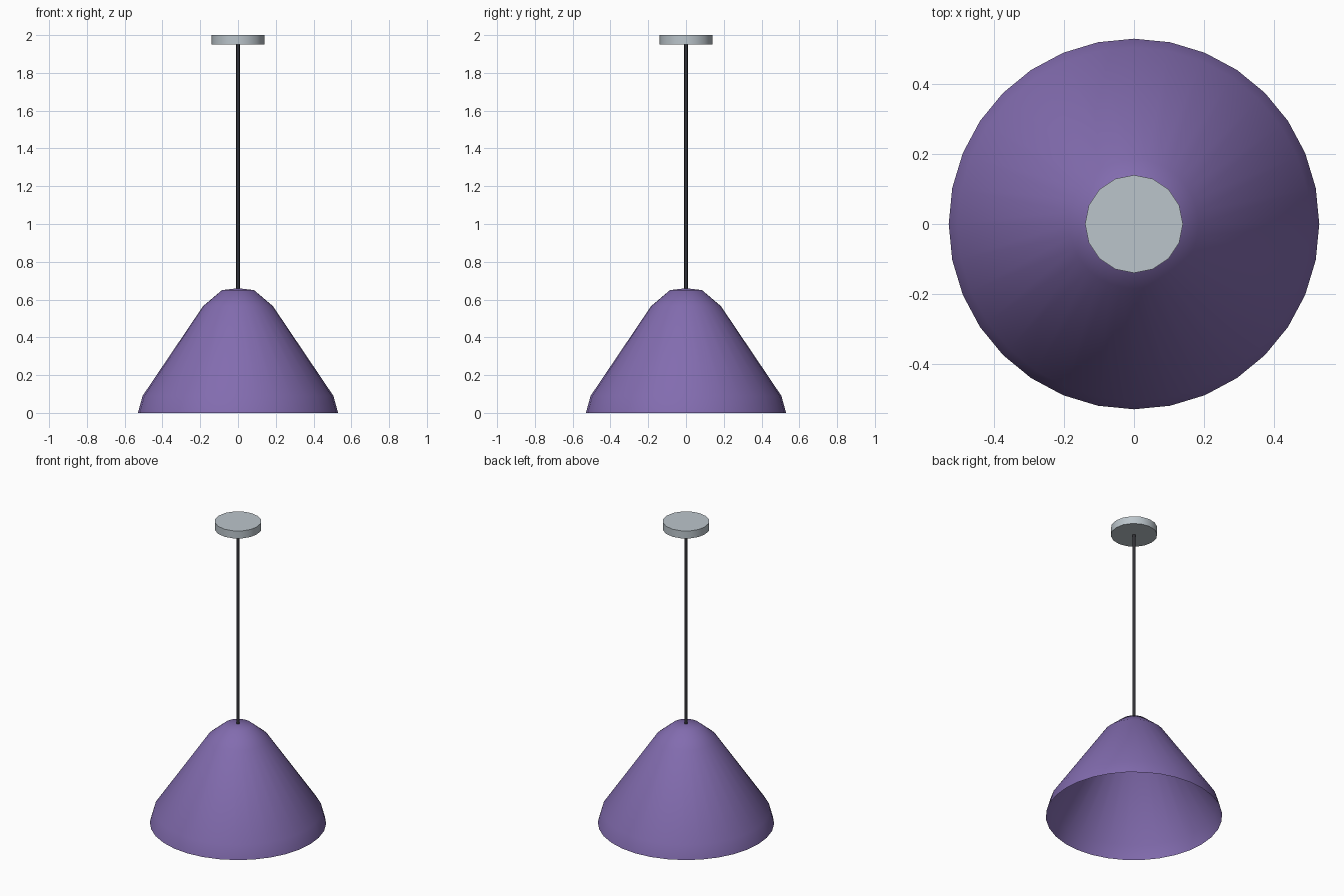
import bpy
import bmesh
import math

cube = bpy.data.objects.get("Cube")
if cube:
    bpy.data.objects.remove(cube, do_unlink=True)


def make_material(name, rgb):
    mat = bpy.data.materials.new(name)
    mat.use_nodes = True
    mat.diffuse_color = (*rgb, 1)
    bsdf = mat.node_tree.nodes["Principled BSDF"]
    bsdf.inputs["Base Color"].default_value = (*rgb, 1)
    bsdf.inputs["Roughness"].default_value = 0.6
    return mat


def lathe(name, profile, sides, mat, sharp_angle):
    """Spin a (radius, height) profile, listed from top to bottom, around z."""
    bm = bmesh.new()
    verts = [bm.verts.new((r, 0, z)) for r, z in profile]
    edges = [bm.edges.new(pair) for pair in zip(verts, verts[1:])]
    bmesh.ops.spin(bm, geom=verts + edges, cent=(0, 0, 0), axis=(0, 0, 1),
                   angle=math.tau, steps=sides, use_duplicate=False)
    bmesh.ops.remove_doubles(bm, verts=bm.verts, dist=0.0005)
    bmesh.ops.recalc_face_normals(bm, faces=bm.faces)
    # Outward means the topmost face looks up
    top = max(bm.faces, key=lambda f: f.calc_center_median().z)
    if top.normal.z < 0:
        bmesh.ops.reverse_faces(bm, faces=bm.faces)
    mesh = bpy.data.meshes.new(name)
    bm.to_mesh(mesh)
    bm.free()
    mesh.materials.append(mat)
    obj = bpy.data.objects.new(name, mesh)
    bpy.context.collection.objects.link(obj)
    bpy.ops.object.select_all(action="DESELECT")
    obj.select_set(True)
    bpy.context.view_layer.objects.active = obj
    bpy.ops.object.shade_smooth_by_angle(angle=math.radians(sharp_angle))
    return obj


purple = make_material("purple enamel", (0.225, 0.15, 0.43))
grey = make_material("light grey metal", (0.50, 0.56, 0.60))
black = make_material("dark cord", (0.03, 0.03, 0.036))

# Open, thin conical shade with a rounded crown and a steeper rim
lathe("shade", [(0, 0.66), (0.085, 0.65), (0.185, 0.565), (0.505, 0.09), (0.53, 0)],
      32, purple, 40)

# Hanging cord
lathe("cord", [(0, 1.96), (0.01, 1.96), (0.01, 0.655), (0, 0.655)], 8, black, 50)

# Ceiling canopy disc
lathe("ceiling_canopy", [(0, 2), (0.14, 2), (0.14, 1.95), (0, 1.95)], 16, grey, 40)
